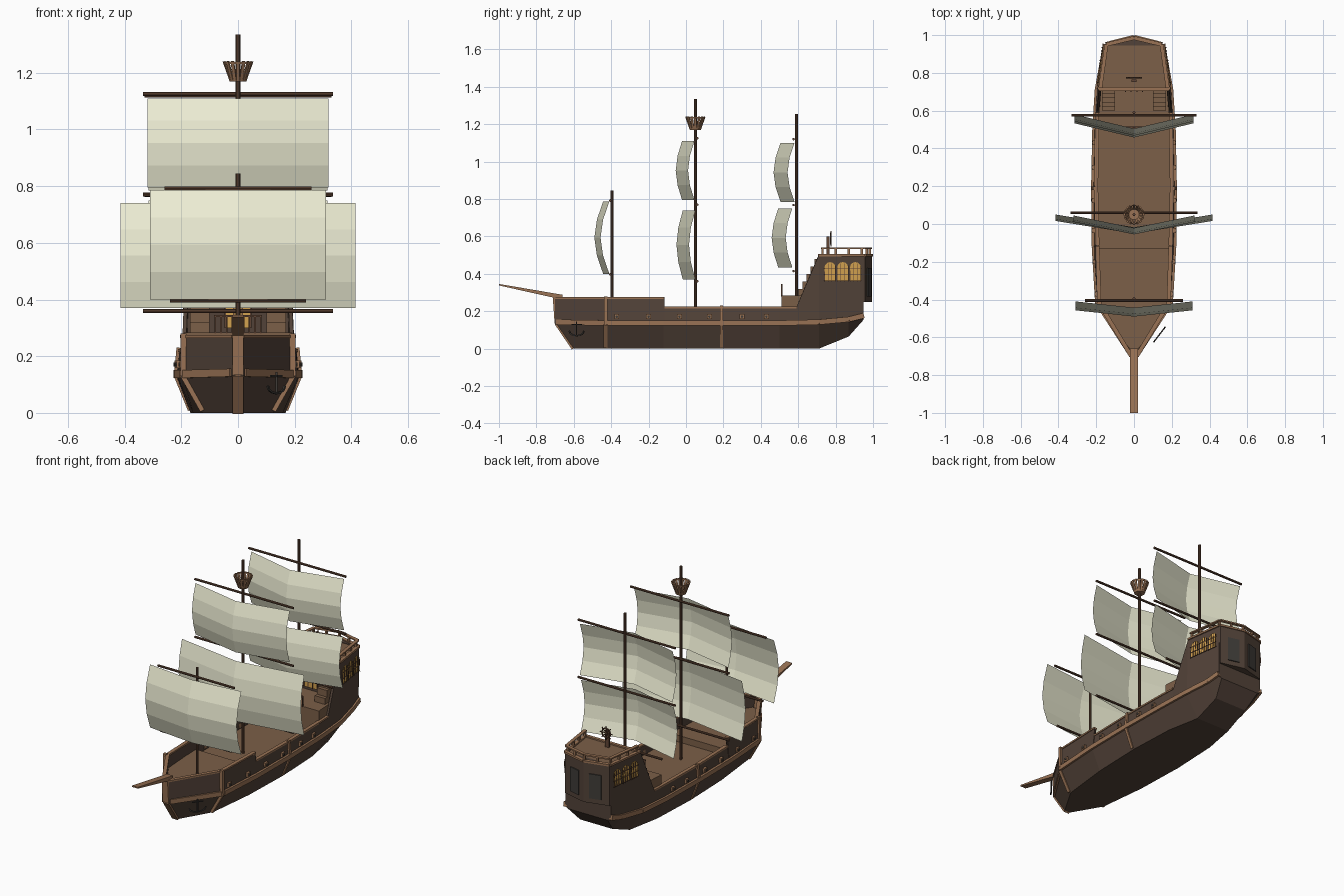
import bpy, bmesh, math
from mathutils import Vector as V

if "Cube" in bpy.data.objects:
    bpy.data.objects.remove(bpy.data.objects["Cube"])


def mat(name, col):
    m = bpy.data.materials.new(name)
    m.diffuse_color = (*col, 1)
    m.use_nodes = True
    m.node_tree.nodes["Principled BSDF"].inputs["Base Color"].default_value = m.diffuse_color
    return m


DARK = mat("dark_wood", (0.085, 0.055, 0.04))
WOOD = mat("deck_wood", (0.2, 0.115, 0.065))
TRIM = mat("trim_wood", (0.32, 0.17, 0.09))
SPAR = mat("spar_wood", (0.12, 0.06, 0.035))
CLOTH = mat("sail_cloth", (0.85, 0.85, 0.66))
GLASS = mat("amber_glass", (0.65, 0.36, 0.08))
IRON = mat("iron", (0.05, 0.045, 0.04))


# helpers: geometry pieces are (verts, faces) pairs gathered into one object
def part(name, m, pieces, thick=0, closed=True):
    bm = bmesh.new()
    for vs, fs in pieces:
        bv = [bm.verts.new(v) for v in vs]
        for f in fs:
            bm.faces.new([bv[i] for i in f])
    if closed:
        bmesh.ops.recalc_face_normals(bm, faces=bm.faces)
    me = bpy.data.meshes.new(name)
    bm.to_mesh(me)
    bm.free()
    ob = bpy.data.objects.new(name, me)
    bpy.context.collection.objects.link(ob)
    me.materials.append(m)
    if thick:
        s = ob.modifiers.new("thickness", "SOLIDIFY")
        s.thickness, s.offset = thick, 1 if thick < 0 else -1
    return ob


def both(pieces):
    return pieces + [([(-v[0], v[1], v[2]) for v in vs], [f[::-1] for f in fs]) for vs, fs in pieces]


BOX = [(0, 1, 2, 3), (7, 6, 5, 4), (0, 4, 5, 1), (1, 5, 6, 2), (2, 6, 7, 3), (3, 7, 4, 0)]


def beam(p, q, w, h):
    p, q = V(p), V(q)
    d = (q - p).normalized()
    s = d.cross(V((0, 0, 1)))
    s = s.normalized() if s.length > 0.05 else V((1, 0, 0))
    u = s.cross(d)
    c = [s * a * w / 2 + u * b * h / 2 for a, b in ((-1, -1), (1, -1), (1, 1), (-1, 1))]
    return [p + k for k in c] + [q + k for k in c], BOX


def path(pts, w, h):
    return [beam(a, b, w, h) for a, b in zip(pts, pts[1:])]


def box(x0, x1, y0, y1, z0, z1):
    return beam(((x0 + x1) / 2, y0, (z0 + z1) / 2), ((x0 + x1) / 2, y1, (z0 + z1) / 2), x1 - x0, z1 - z0)


def rod(p, q, r, r2=None, n=8):
    p, q = V(p), V(q)
    rot = (q - p).to_track_quat('Z', 'Y')
    ring = [rot @ V((math.cos(2 * math.pi * i / n), math.sin(2 * math.pi * i / n), 0)) for i in range(n)]
    vs = [p + k * r for k in ring] + [q + k * (r2 or r) for k in ring]
    fs = [(i, (i + 1) % n, n + (i + 1) % n, n + i) for i in range(n)]
    return vs, fs + [tuple(range(n))[::-1], tuple(range(n, 2 * n))]


def loft(a, b):
    n = len(a)
    return list(a) + list(b), [(i, i + 1, n + i + 1, n + i) for i in range(n - 1)]


def prism(pts, z0, z1):
    n = len(pts)
    vs = [(x, y, z0) for x, y in pts] + [(x, y, z1) for x, y in pts]
    return vs, [tuple(range(n)), tuple(range(n, 2 * n))] + [(i, (i + 1) % n, n + (i + 1) % n, n + i) for i in range(n)]


def neg(row):
    return [(-x, y, z) for x, y, z in row]


# hull: keel line and waterline rows (half width, y, z)
KEEL = [(.02, -.6, 0), (.125, -.42, 0), (.158, -.12, 0), (.168, .2, 0), (.155, .5, 0),
        (.115, .71, 0), (.11, .87, .065), (.135, .95, .155)]
WALE = [(.02, -.69, .13), (.195, -.42, .125), (.213, -.12, .125), (.216, .2, .125), (.21, .5, .125),
        (.197, .71, .13), (.168, .87, .145), (.155, .95, .165)]


def wale(y):
    for a, b in zip(WALE, WALE[1:]):
        if y <= b[1]:
            t = max(0, (y - a[1]) / (b[1] - a[1]))
            return tuple(a[i] + (b[i] - a[i]) * t for i in (0, 2))
    return WALE[-1][0], WALE[-1][2]


part("hull", DARK, both([loft(KEEL, WALE)]) + [loft(KEEL, neg(KEEL)),
     loft([KEEL[0], WALE[0]], neg([KEEL[0], WALE[0]])), loft([KEEL[-1], WALE[-1]], neg([KEEL[-1], WALE[-1]]))])

# bulwarks stepping up into the aft castle sides
TOP = [(.02, -.7, .27), (.19, -.42, .27), (.2, -.116, .27), (.2, -.115, .22), (.207, .2, .22), (.202, .5, .22),
       (.198, .59, .22), (.187, .71, .5), (.152, .95, .5)]
LOW = [(wale(y)[0], y, wale(y)[1]) for _, y, _ in TOP]
for side, nm in ((1, "right"), (-1, "left")):
    w = loft([(x * side, y, z) for x, y, z in LOW], [(x * side, y, z) for x, y, z in TOP])
    if side < 0:
        w = (w[0], [f[::-1] for f in w[1]])
    part("bulwark_" + nm, DARK, [w], thick=.014, closed=False)


# decks
def deck(name, ys, z0, z1, inset):
    r = [(wale(y)[0] - inset, y) for y in ys]
    part(name, WOOD, [prism(r + [(-x, y) for x, y in r[::-1]], z0, z1)])


deck("main_deck", (-.42, -.12, .2, .5, .71), .135, .15, .011)
deck("fore_deck", (-.67, -.42, -.13), .15, .19, .015)
deck("quarter_deck", (.51, .59, .715), .15, .283, .018)

# aft castle: front wall, pointed stern gallery and top deck
part("castle_front", DARK, [box(-.185, .185, .71, .722, .27, .5)])
part("castle_deck", WOOD, [prism([(.183, .71), (.15, .95), (0, .985), (-.15, .95), (-.183, .71)], .48, .497)])
part("stern_gallery", DARK, [prism([(.153, .945), (.15, .957), (0, .995), (-.15, .957), (-.153, .945)], .25, .5),
                             box(-.152, .152, .938, .95, .16, .26)])
part("stern_panels", IRON, both([beam((.035, .989, .355), (.105, .971, .355), .006, .15)]))

# wales, cap rails, stem and frames
part("wale_trim", TRIM, both(path([(x, y, z + .012) for x, y, z in WALE], .022, .028)))
part("cap_rail", TRIM, both(path([(x - .006, y, z) for x, y, z in TOP[:3]], .022, .01)
                            + path([(x - .006, y, z) for x, y, z in TOP[3:7]], .022, .01)))
part("stem_post", TRIM, path([(0, -.6, .003), (0, -.69, .135), (0, -.7, .28)], .04, .025))
part("hull_frames", TRIM, both(path([(.125, -.43, .008), (.194, -.43, .13), (.192, -.43, .28)], .02, .018)
                               + path([(.169, .19, .01), (.218, .19, .13), (.209, .19, .23)], .018, .016)))
part("gun_ports", TRIM, both([box(wale(y)[0] - .02, wale(y)[0] + .008, y - .013, y + .013, .158, .184)
                              for y in (-.37, -.2, -.035, .125, .3, .43)]))
part("gun_muzzles", IRON, both([rod((wale(y)[0], y, .171), (wale(y)[0] + .012, y, .171), .007)
                                for y in (-.37, -.2, -.035, .125, .3, .43)]))
part("bowsprit", TRIM, [([(x, y, z) for y, za, zb in ((-.66, .262, .288), (-1, .338, .346))
                         for x, z in ((-.02, za), (.02, za), (.02, zb), (-.02, zb))], BOX)])


# castle windows, arched with mullions
def wall_x(y):
    return .1895 - (y - .71) * .146


panes, bars = [], []
for c in (.77, .838, .906):
    prof = [(c - .029, .362), (c + .029, .362)] + [
        (c + .029 * math.cos(a), .435 + .028 * math.sin(a)) for a in [math.pi * i / 6 for i in range(7)]]
    pts = [(wall_x(y) + .004 + (.5 - z) * .033, y, z) for y, z in prof]
    panes.append((pts, [tuple(range(len(pts)))]))
    x = wall_x(c) + .008
    bars += [beam((x + .004, c + k, .36), (x, c + k, .462 - abs(k) * .6), .003, .003) for k in (-.029, -.01, .01, .029)]
    bars += [beam((x + .006, c - .031, z), (x - .003, c + .031, z), .003, .003) for z in (.362, .395, .43)]
part("castle_windows", GLASS, both(panes), closed=False)
part("window_bars", SPAR, both(bars))
part("front_window", GLASS, [box(-.045, .045, .703, .712, .3, .4)])
part("front_door_bars", SPAR, [box(x - .003, x + .003, .699, .706, .3, .4) for x in (-.045, -.015, .015, .045)])

# quarterdeck balusters and stairs
part("quarter_rail", SPAR, [box(-.085, .085, .508, .516, .338, .345)] +
     [box(x / 100 - .003, x / 100 + .003, .509, .515, .28, .34) for x in range(-8, 9, 2)])
part("stairs", WOOD, both([box(.1, .17, .6 + .022 * i, .622 + .022 * i, .283, .32 + .04 * i) for i in range(5)]))

# castle railing
R = [(.178, .722), (.146, .95), (0, .985)]
part("castle_rail", TRIM, both(path([(x, y, .537) for x, y in R], .02, .008)
                               + path([(x, y, .5) for x, y in [(.183, .71), (.15, .952), (0, .99)]], .022, .012))
     + [box(-.185, .185, .705, .725, .495, .505)])
part("castle_rail_posts", TRIM, both(
    [box(wall_x(y) - .018, wall_x(y) - .006, y - .006, y + .006, .5, .537) for y in (.73, .8, .87, .94)]
    + [box(.07, .082, .96, .972, .5, .537)]) + [box(-.006, .006, .976, .988, .5, .537)])

# steering wheel
spk = [(math.cos(i * math.pi / 4), math.sin(i * math.pi / 4)) for i in range(8)]
part("steering_wheel", SPAR, [box(-.012, .012, .752, .766, .495, .6)]
     + [rod((0, .774, .588), (c * .042, .774, .588 + s * .042), .003, n=6) for c, s in spk]
     + [rod((spk[i - 1][0] * .03, .774, .588 + spk[i - 1][1] * .03), (spk[i][0] * .03, .774, .588 + spk[i][1] * .03), .004, n=6)
        for i in range(8)])

# masts and yards
part("masts", SPAR, [rod((0, .05, .14), (0, .05, 1.335), .008), rod((0, -.395, .18), (0, -.395, .845), .008),
                     rod((0, .59, .27), (0, .59, 1.255), .008)])
YARDS = [(.06, 1.125, .335), (.06, .77, .335), (.06, .36, .335), (.575, 1.12, .33), (.575, .768, .33),
         (.575, .415, .24), (-.405, .792, .26), (-.405, .397, .24)]
part("yards", SPAR, [rod((-w, y, z), (w, y, z), .007) for y, z, w in YARDS])

# crow's nest: floor, slats and rim
ang = [2 * math.pi * i / 16 for i in range(16)]
part("lookout_basket", TRIM, [rod((0, .05, 1.17), (0, .05, 1.178), .028, .03, 16)] + [
    beam((math.cos(a) * .027, .05 + math.sin(a) * .027, 1.17),
         (math.cos(a) * .052, .05 + math.sin(a) * .052, 1.24), .012, .005) for a in ang]
    + [beam((math.cos(a) * .049, .05 + math.sin(a) * .049, 1.235),
            (math.cos(a + .393) * .049, .05 + math.sin(a + .393) * .049, 1.235), .006, .008) for a in ang])


# sails: folded at the centre line and bellied in height
def sail(name, w, y0, z0, z1, fold, belly, rows=5):
    vs, fs = [], []
    for j in range(rows + 1):
        t = j / rows
        for i in range(-2, 3):
            vs.append((w * i / 2, y0 - fold * (1 - abs(i / 2)) - belly * math.sin(math.pi * t), z0 + (z1 - z0) * t))
    for j in range(rows):
        fs += [(j * 5 + i, j * 5 + i + 1, j * 5 + i + 6, j * 5 + i + 5) for i in range(4)]
    part(name, CLOTH, [(vs, fs)], closed=False)


sail("fore_sail", .31, -.41, .4, .787, .033, .047, 4)
sail("main_lower_sail", .415, .05, .37, .74, .067, .034, 4)
sail("main_upper_sail", .32, .045, .795, 1.11, .066, .034, 4)
sail("mizzen_lower_sail", .315, .568, .435, .75, .075, .035, 4)
sail("mizzen_upper_sail", .315, .58, .785, 1.1, .075, .037, 4)

# anchor hung on the right bow
arc = [(.135 + .03 * math.cos(a), -.585 + .03 * math.cos(a) * 1.3, .095 + .026 * math.sin(a))
       for a in [math.pi * (1 + i / 6) for i in range(7)]]
part("anchor", IRON, path(arc, .007, .007) + [beam((.135, -.585, .07), (.135, -.585, .145), .007, .007),
     beam((.115, -.611, .13), (.155, -.559, .13), .006, .006)])
